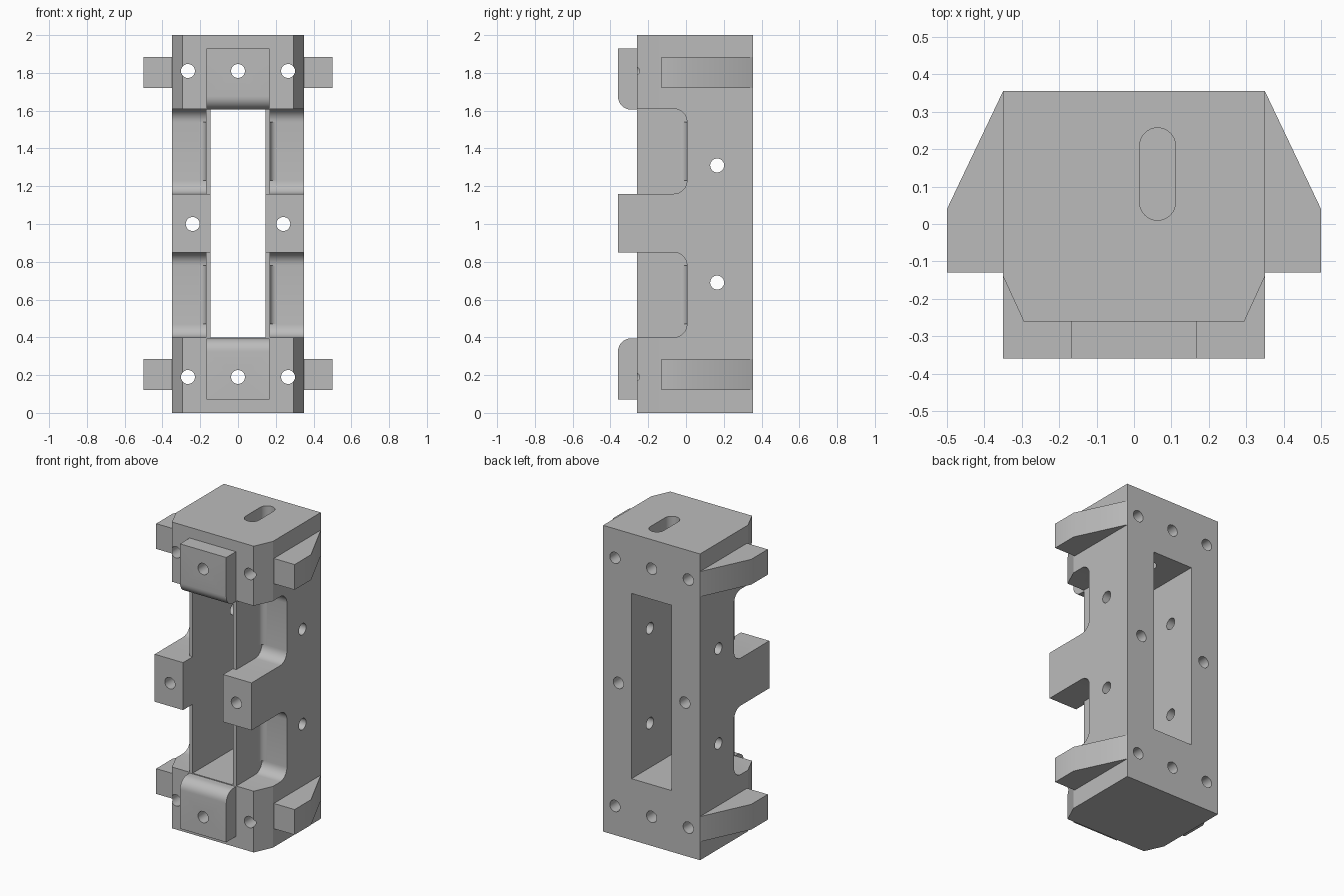
import bpy, bmesh
from math import sin, cos, pi, radians

cube = bpy.data.objects.get("Cube")
if cube:
    bpy.data.objects.remove(cube, do_unlink=True)

grey = bpy.data.materials.new("plain grey")
grey.use_nodes = True
COLOUR = (0.5, 0.5, 0.5, 1)
grey.diffuse_color = COLOUR
grey.node_tree.nodes["Principled BSDF"].inputs["Base Color"].default_value = COLOUR


def arc(cx, cy, r, start, end, n=8):
    """Points on an arc, angles in degrees."""
    angles = [radians(start + (end - start) * i / n) for i in range(n + 1)]
    return [(cx + r * cos(a), cy + r * sin(a)) for a in angles]


def rect(a0, a1, b0, b1):
    return [(a0, b0), (a1, b0), (a1, b1), (a0, b1)]


def prism(name, profile, axis, lo, hi):
    """Extrude a closed profile along an axis (profile planes: yz, xz, xy)."""
    place = {"x": lambda a, b, t: (t, a, b),
             "y": lambda a, b, t: (a, t, b),
             "z": lambda a, b, t: (a, b, t)}[axis]
    bm = bmesh.new()
    ends = [[bm.verts.new(place(a, b, t)) for a, b in profile] for t in (lo, hi)]
    for ring in ends:
        bm.faces.new(ring)
    n = len(profile)
    for i in range(n):
        j = (i + 1) % n
        bm.faces.new((ends[0][i], ends[0][j], ends[1][j], ends[1][i]))
    bmesh.ops.recalc_face_normals(bm, faces=bm.faces)
    mesh = bpy.data.meshes.new(name)
    bm.to_mesh(mesh)
    bm.free()
    mesh.materials.append(grey)
    obj = bpy.data.objects.new(name, mesh)
    bpy.context.collection.objects.link(obj)
    return obj


def select(obj):
    bpy.ops.object.select_all(action="DESELECT")
    obj.select_set(True)
    bpy.context.view_layer.objects.active = obj


def cut(obj, cutters):
    select(obj)
    for c in cutters:
        c.hide_render = True
        mod = obj.modifiers.new("cut", "BOOLEAN")
        mod.operation, mod.solver, mod.object = "DIFFERENCE", "EXACT", c
        bpy.ops.object.modifier_apply(modifier=mod.name)
        bpy.data.objects.remove(c, do_unlink=True)


def smooth(obj, degrees):
    select(obj)
    bpy.ops.object.shade_smooth_by_angle(angle=radians(degrees))


def hole(axis, a, b):
    return prism("hole_cutter", arc(a, b, 0.037, 0, 360 - 360 / 32, 31), axis, -0.7, 0.7)


W, FRONT, BACK = 0.35, -0.36, 0.355      # half width, front and back
FACE, FLOOR = -0.26, 0.005               # end block face, notch floor
WIN, WALL = 0.145, 0.17                  # window edge, outside of the thin wall
LOW, HIGH = 0.4, 1.61                    # window bottom and top
NOTCHES = ((LOW, 0.85), (1.16, HIGH))
R = 0.07                                 # large fillet

body = prism("body", rect(-W, W, FRONT, BACK), "z", 0, 2)

# Set back and chamfer the front of both ends, leaving the centre blocks proud
front_plan = [(-0.6, -0.6), (0.6, -0.6), (0.6, FACE), (0.405, FACE + 0.0), (W + 0.01, -0.118),
              (0.295, FACE), (-0.295, FACE), (-W - 0.01, -0.118), (-0.405, FACE), (-0.6, FACE)]
cutters = [prism("front_cutter", front_plan, "z", lo, hi)
           for lo, hi in ((-0.1, 0.85), (1.16, 2.1))]

# Window from front to back
cutters.append(prism("window_cutter", rect(-WIN, WIN, LOW, HIGH), "y", -0.7, 0.7))

# Rounded notches in both sides
for lo, hi in NOTCHES:
    profile = ([(-0.7, lo)] + arc(FLOOR - R, lo + R, R, -90, 0)
               + arc(FLOOR - R, hi - R, R, 0, 90) + [(-0.7, hi)])
    for s in (-1, 1):
        cutters.append(prism("notch_cutter", profile, "x", *sorted((s * WALL, s * 0.6))))

# Bolt holes and the slot in the top
for z in (0.19, 1.81):
    cutters += [hole("y", x, z) for x in (-0.265, 0, 0.265)]
cutters += [hole("y", x, 1) for x in (-0.24, 0.24)]
cutters += [hole("x", 0.165, z) for z in (0.69, 1.31)]
slot = arc(0.063, 0.209, 0.048, 0, 180, 16) + arc(0.063, 0.058, 0.048, 180, 360, 16)
cutters.append(prism("slot_cutter", slot, "z", 1.5, 2.1))
cut(body, cutters)
smooth(body, 20)

# Front pads, rounded towards the window
for name, end, s in (("lower", 0, 1), ("upper", 2, -1)):
    profile = [(y, end + s * z) for y, z in
               [(FACE, 0.07), (FRONT, 0.07)]
               + arc(FRONT + R, 0.395 - R, R, 180, 90) + [(FACE, 0.395)]]
    pad = prism(name + "_front_pad", profile, "x", -0.167, 0.167)
    cut(pad, [hole("y", 0, end + s * 0.19)])
    smooth(pad, 20)

for side, s in (("left", 1), ("right", -1)):
    # Tapered side brackets
    plan = [(s * W, BACK), (s * 0.5, 0.04), (s * 0.5, -0.13), (s * W, -0.13)]
    for name, z in (("lower", 0.12), ("upper", 1.72)):
        smooth(prism(f"{name}_{side}_bracket", plan, "z", z, z + 0.165), 30)
    # Small fillets between the thin wall and the notch floor
    r = 0.035
    plan = [(WALL - 0.005, FLOOR + 0.005)] + arc(WALL + r, FLOOR - r, r, 90, 180)
    plan = [(s * x, y) for x, y in plan]
    for name, (lo, hi) in zip(("lower", "upper"), NOTCHES):
        smooth(prism(f"{name}_{side}_fillet", plan, "z", lo + R, hi - R), 20)
